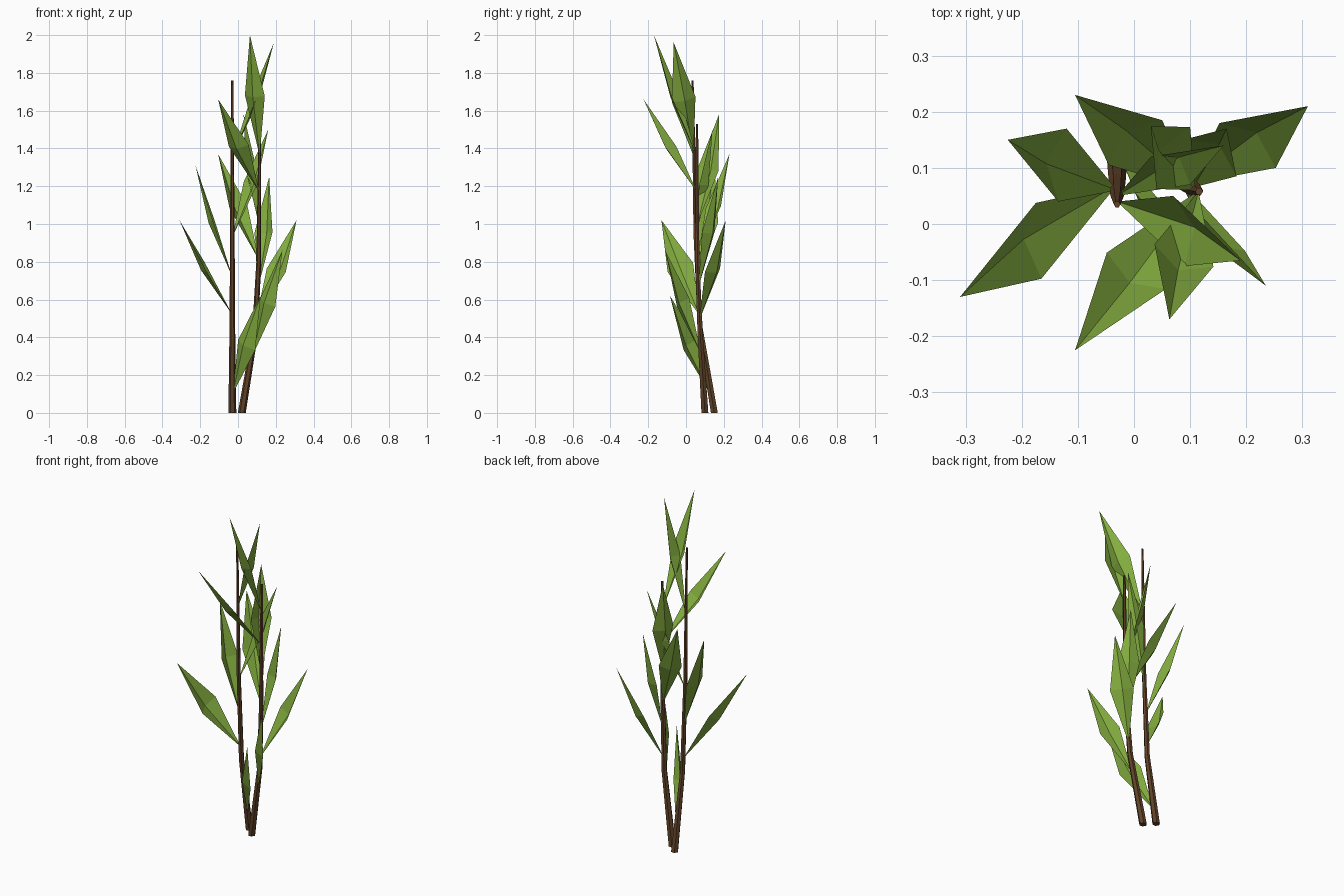
import bpy, math
from mathutils import Vector

if "Cube" in bpy.data.objects:
    bpy.data.objects.remove(bpy.data.objects["Cube"])


def material(name, rgb):
    m = bpy.data.materials.new(name)
    m.diffuse_color = (*rgb, 1)
    m.use_nodes = True
    m.node_tree.nodes["Principled BSDF"].inputs["Base Color"].default_value = m.diffuse_color
    return m


BARK = material("bark", (0.12, 0.055, 0.022))
GREEN = material("leaf_green", (0.23, 0.42, 0.05))


def make(name, verts, faces, mat):
    me = bpy.data.meshes.new(name)
    me.from_pydata(verts, [], faces)
    me.materials.append(mat)
    ob = bpy.data.objects.new(name, me)
    bpy.context.collection.objects.link(ob)
    return ob


def stem(name, path, sides=6):
    """Tapered tube through (x, y, z, radius) points."""
    verts, faces = [], []
    for x, y, z, r in path:
        for k in range(sides):
            a = math.tau * k / sides
            verts.append((x + r * math.cos(a), y + r * math.sin(a), z))
    for i in range(len(path) - 1):
        for k in range(sides):
            a, b = i * sides + k, i * sides + (k + 1) % sides
            faces.append((a, b, b + sides, a + sides))
    n = len(verts)
    faces += [tuple(reversed(range(sides))), tuple(range(n - sides, n))]
    make(name, verts, faces, BARK)


def leaf(name, base, tip, across, keel=0.03):
    """Folded four-triangle blade; across is its width seen from above."""
    base, tip = Vector(base), Vector(tip)
    axis = tip - base
    dx, dy = across
    # tilt the width so it is square to the leaf axis
    side = Vector((dx, dy, -(dx * axis.x + dy * axis.y) / axis.z))
    n = axis.cross(side).normalized()
    if n.z > 0:
        n, side = -n, -side
    mid = base.lerp(tip, 0.5)
    rib = mid + n * keel
    verts = [base, mid - side / 2, tip, mid + side / 2, rib]
    make(name, verts, [(0, 1, 4), (1, 2, 4), (2, 3, 4), (3, 0, 4)], GREEN)


# Two bent stems
stem("tall_stem", [(-0.03, 0.15, 0, 0.021), (-0.03, 0.075, 0.45, 0.015),
                   (-0.03, 0.05, 0.95, 0.012), (-0.03, 0.035, 1.76, 0.006)])
stem("short_stem", [(0.02, 0.10, 0, 0.021), (0.09, 0.075, 0.42, 0.016),
                    (0.11, 0.06, 0.8, 0.013), (0.116, 0.058, 1.53, 0.007)])

# Leaves: base on a stem, tip, width vector seen from above
LEAVES = [
    # tall stem
    ((-0.028, 0.13, 0.10), (0.12, -0.085, 0.62), (0.09, -0.07)),
    ((-0.03, 0.07, 0.52), (-0.31, -0.13, 1.02), (0.01, -0.135)),
    ((-0.03, 0.06, 0.72), (-0.225, 0.15, 1.31), (0.015, 0.13)),
    ((-0.03, 0.05, 0.93), (0.16, 0.14, 1.50), (0.07, -0.05)),
    ((-0.03, 0.04, 1.36), (0.19, -0.065, 1.96), (0.02, -0.125)),
    # short stem
    ((0.08, 0.08, 0.31), (0.235, -0.11, 0.86), (0.08, -0.065)),
    ((0.095, 0.07, 0.49), (0.31, 0.21, 1.02), (0.10, -0.08)),
    ((0.105, 0.065, 0.66), (0.165, 0.17, 1.25), (0.095, -0.065)),
    ((0.11, 0.06, 0.81), (-0.105, 0.23, 1.37), (0.095, 0.08)),
    ((0.11, 0.06, 1.00), (0.03, 0.175, 1.58), (0.06, 0.11)),
    ((0.113, 0.058, 1.17), (-0.105, -0.225, 1.66), (0.105, -0.065)),
    ((0.115, 0.058, 1.36), (0.063, -0.17, 2.0), (0.105, -0.04)),
]
for i, (b, t, w) in enumerate(LEAVES, 1):
    leaf(f"leaf_{i}", b, t, w)
